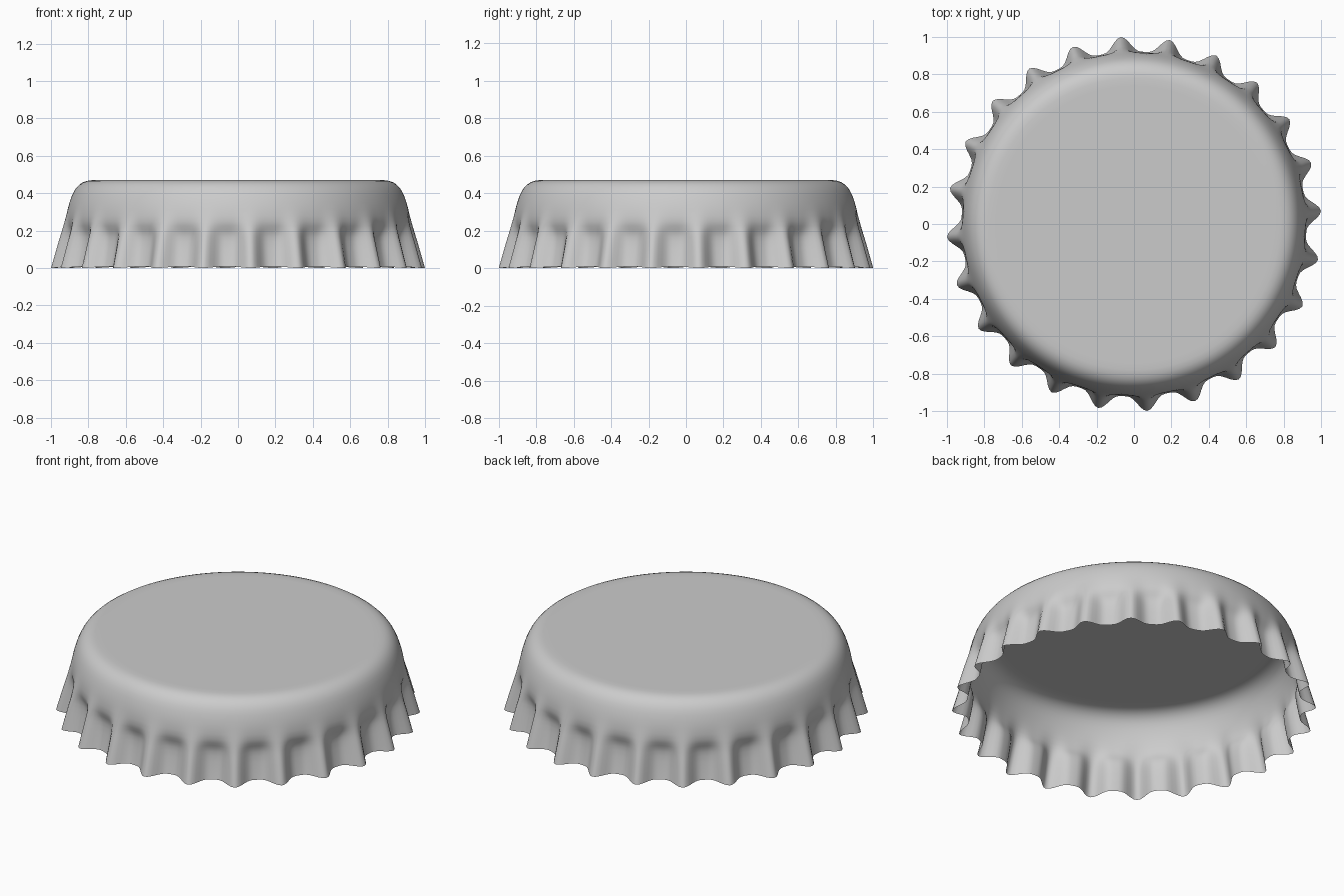
import bpy, bmesh, math

if "Cube" in bpy.data.objects:
    bpy.data.objects.remove(bpy.data.objects["Cube"])

TEETH = 24
STEPS = 14                      # columns per flute
COLS = TEETH * STEPS
PHASE = math.radians(4)

# skirt profile: height, radius along a ridge, radius along a flute
PROFILE = [
    (0.000, 1.002, 0.922), (0.035, 0.992, 0.915), (0.070, 0.982, 0.909),
    (0.105, 0.972, 0.903), (0.140, 0.962, 0.898), (0.165, 0.954, 0.897),
    (0.185, 0.948, 0.899), (0.205, 0.942, 0.905), (0.225, 0.936, 0.912),
    (0.250, 0.929, 0.917), (0.280, 0.920, 0.915), (0.315, 0.911, 0.910),
    (0.350, 0.901, 0.901), (0.385, 0.889, 0.889), (0.410, 0.877, 0.877),
    (0.430, 0.864, 0.864), (0.446, 0.848, 0.848), (0.458, 0.830, 0.830),
    (0.466, 0.808, 0.808), (0.470, 0.780, 0.780), (0.470, 0.740, 0.740),
]

bm = bmesh.new()
rings = []
for z, r_ridge, r_flute in PROFILE:
    ring = []
    for i in range(COLS):
        a = PHASE + 2 * math.pi * i / COLS
        w = abs(math.cos(TEETH * (a - PHASE) / 2)) ** 3.6   # narrow ridge, wide flute
        r = r_flute + (r_ridge - r_flute) * w
        lift = 0.008 * (1 - w) * max(0, 1 - z / 0.1)        # wavy lower edge
        ring.append(bm.verts.new((r * math.cos(a), r * math.sin(a), z + lift)))
    rings.append(ring)

# fluted skirt and rounded shoulder
for low, high in zip(rings, rings[1:]):
    for i in range(COLS):
        j = (i + 1) % COLS
        bm.faces.new((low[i], low[j], high[j], high[i]))

# flat top disc
centre = bm.verts.new((0, 0, 0.47))
for i in range(COLS):
    bm.faces.new((rings[-1][i], rings[-1][(i + 1) % COLS], centre))

mesh = bpy.data.meshes.new("bottle_cap")
bm.to_mesh(mesh)
bm.free()
cap = bpy.data.objects.new("bottle_cap", mesh)
bpy.context.collection.objects.link(cap)
for p in mesh.polygons:
    p.use_smooth = True
